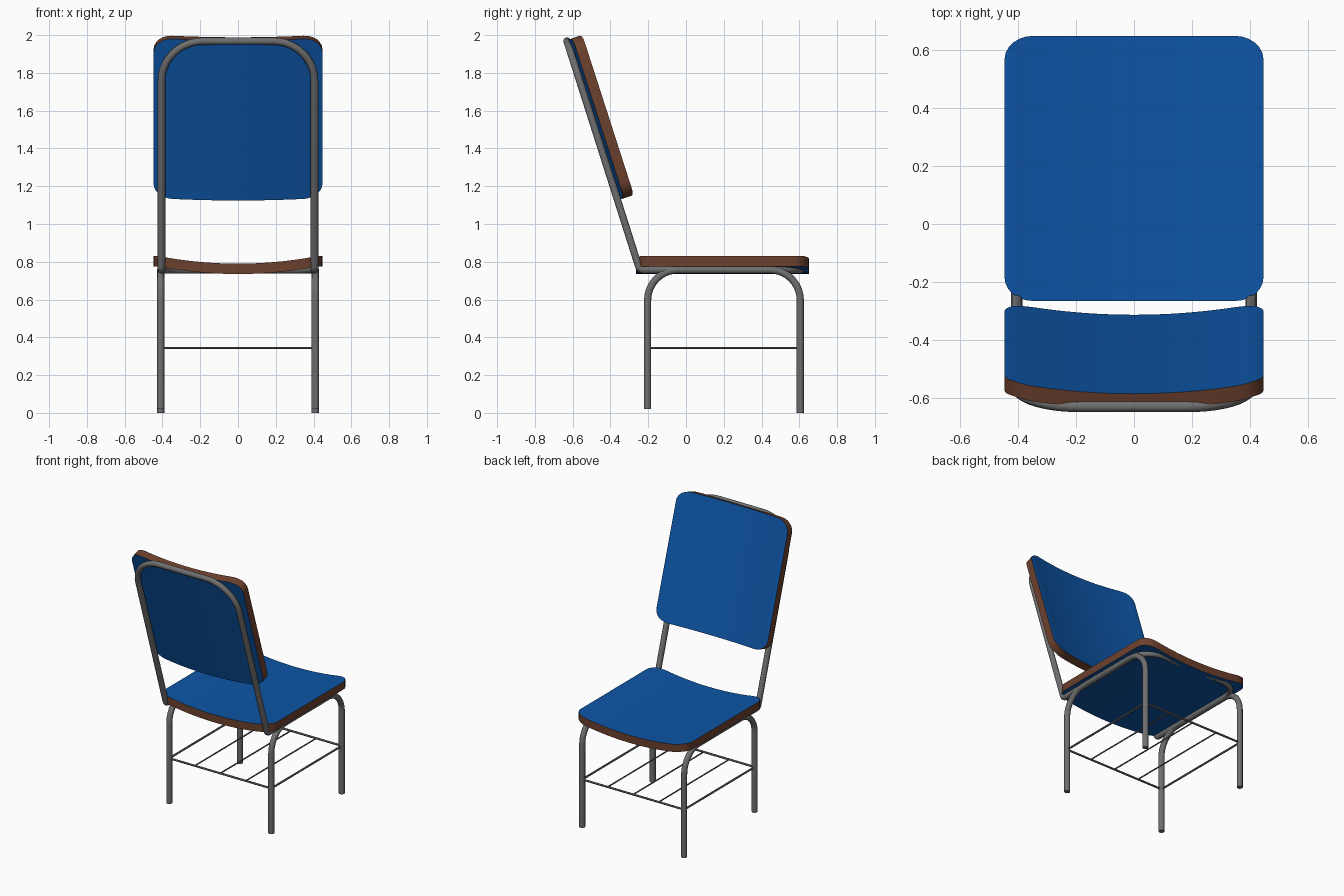
import bpy, bmesh, math
from mathutils import Vector, Matrix

if "Cube" in bpy.data.objects:
    bpy.data.objects.remove(bpy.data.objects["Cube"])


def material(name, rgb):
    m = bpy.data.materials.new(name)
    m.diffuse_color = (*rgb, 1)
    m.use_nodes = True
    m.node_tree.nodes["Principled BSDF"].inputs["Base Color"].default_value = m.diffuse_color
    return m


BLUE = material("blue_laminate", (0.004, 0.09, 0.38))
BROWN = material("brown_edge", (0.15, 0.052, 0.026))
GREY = material("grey_steel", (0.16, 0.16, 0.16))


def finish(obj, angle=40):
    bpy.ops.object.select_all(action='DESELECT')
    obj.select_set(True)
    bpy.context.view_layer.objects.active = obj
    bpy.ops.object.shade_smooth_by_angle(angle=math.radians(angle))


def fillet(points, radii, cyclic=False, steps=10):
    """Round the corners of a polyline."""
    pts = [Vector(p) for p in points]
    n, out = len(pts), []
    for i, (p, r) in enumerate(zip(pts, radii)):
        if r == 0 or (not cyclic and i in (0, n - 1)):
            out.append(p)
            continue
        a = (pts[i - 1] - p).normalized()
        b = (pts[(i + 1) % n] - p).normalized()
        half = a.angle(b) / 2
        centre = p + (a + b).normalized() * (r / math.sin(half))
        s = p + a * (r / math.tan(half)) - centre
        e = p + b * (r / math.tan(half)) - centre
        w = s.angle(e)
        for k in range(steps + 1):
            t = k / steps
            out.append(centre + (s * math.sin((1 - t) * w) + e * math.sin(t * w)) / math.sin(w))
    return out


def tube(name, pts, radius, cyclic=False, res=3):
    cu = bpy.data.curves.new(name, 'CURVE')
    cu.dimensions = '3D'
    cu.bevel_depth = radius
    cu.bevel_resolution = res
    cu.use_fill_caps = True
    sp = cu.splines.new('POLY')
    sp.points.add(len(pts) - 1)
    for q, p in zip(sp.points, pts):
        q.co = (*p, 1)
    sp.use_cyclic_u = cyclic
    tmp = bpy.data.objects.new(name + "_path", cu)
    bpy.context.collection.objects.link(tmp)
    bpy.context.view_layer.update()
    dg = bpy.context.evaluated_depsgraph_get()
    me = bpy.data.meshes.new_from_object(tmp.evaluated_get(dg))
    bpy.data.objects.remove(tmp)
    me.materials.clear()
    me.materials.append(GREY)
    obj = bpy.data.objects.new(name, me)
    bpy.context.collection.objects.link(obj)
    finish(obj)


def slab(name, half_w, half_l, thick, sag, matrix, rx=0.1, ry=0.08):
    """Rounded panel, dished across x; local z = 0 is the top at the sides."""
    cols = []
    for k in range(7):
        a = math.pi / 2 * k / 6
        cols.append((half_w - rx + rx * math.cos(a), half_l - ry + ry * math.sin(a)))
    inner = half_w - rx
    cols += [(inner - 2 * inner * k / 12, half_l) for k in range(1, 12)]
    cols += [(-x, h) for x, h in reversed(cols[:7])]
    bm = bmesh.new()
    rings = []
    for x, h in cols:
        z = -sag * (1 - min(1, abs(x) / 0.42) ** 2)
        rings.append([bm.verts.new(matrix @ Vector(c)) for c in
                      ((x, -h, z), (x, h, z), (x, h, z - thick), (x, -h, z - thick))])
    for r, s in zip(rings, rings[1:]):
        for k in range(4):
            f = bm.faces.new((r[k], r[(k + 1) % 4], s[(k + 1) % 4], s[k]))
            f.material_index = k % 2      # rim strips are brown
    for r in (rings[0], rings[-1]):
        bm.faces.new(r).material_index = 1
    bmesh.ops.recalc_face_normals(bm, faces=bm.faces)
    me = bpy.data.meshes.new(name)
    bm.to_mesh(me)
    bm.free()
    me.materials.append(BLUE)
    me.materials.append(BROWN)
    obj = bpy.data.objects.new(name, me)
    bpy.context.collection.objects.link(obj)
    finish(obj)


# seat panel
slab("seat", 0.447, 0.458, 0.055, 0.04, Matrix.Translation((0, 0.192, 0.83)))

# backrest panel, leaning towards -y
lean = math.atan(0.322)
c, s = math.cos(lean), math.sin(lean)
slab("backrest", 0.447, 0.445, 0.055, 0.04,
     Matrix(((1, 0, 0, 0), (0, -s, c, -0.412), (0, c, s, 1.577), (0, 0, 0, 1))))

# one continuous loop: back arch, seat sides and far seat rail
X, Z = 0.405, 0.757
tube("back_and_seat_frame", fillet(
    [(X, 0.605, Z), (X, -0.245, Z), (X, -0.63, 1.968),
     (-X, -0.63, 1.968), (-X, -0.245, Z), (-X, 0.605, Z)],
    [0.15, 0.03, 0.22, 0.22, 0.03, 0.15], True), 0.02, True)

# side leg arches
for side, sx in (("left", -1), ("right", 1)):
    x = sx * 0.409
    tube(side + "_leg_arch", fillet(
        [(x, -0.203, 0.02), (x, -0.203, Z), (x, 0.605, Z), (x, 0.605, 0)],
        [0, 0.16, 0.16, 0]), 0.02)

# under-seat rack
R = 0.343
for i, y in enumerate((-0.203, 0.605)):
    tube(f"rack_cross_rod_{i + 1}", [(-0.409, y, R), (0.409, y, R)], 0.007, res=1)
for i in range(5):
    x = -0.409 + 0.2045 * i
    tube(f"rack_long_rod_{i + 1}", [(x, -0.203, R), (x, 0.605, R)], 0.007 if i in (0, 4) else 0.005, res=1)
